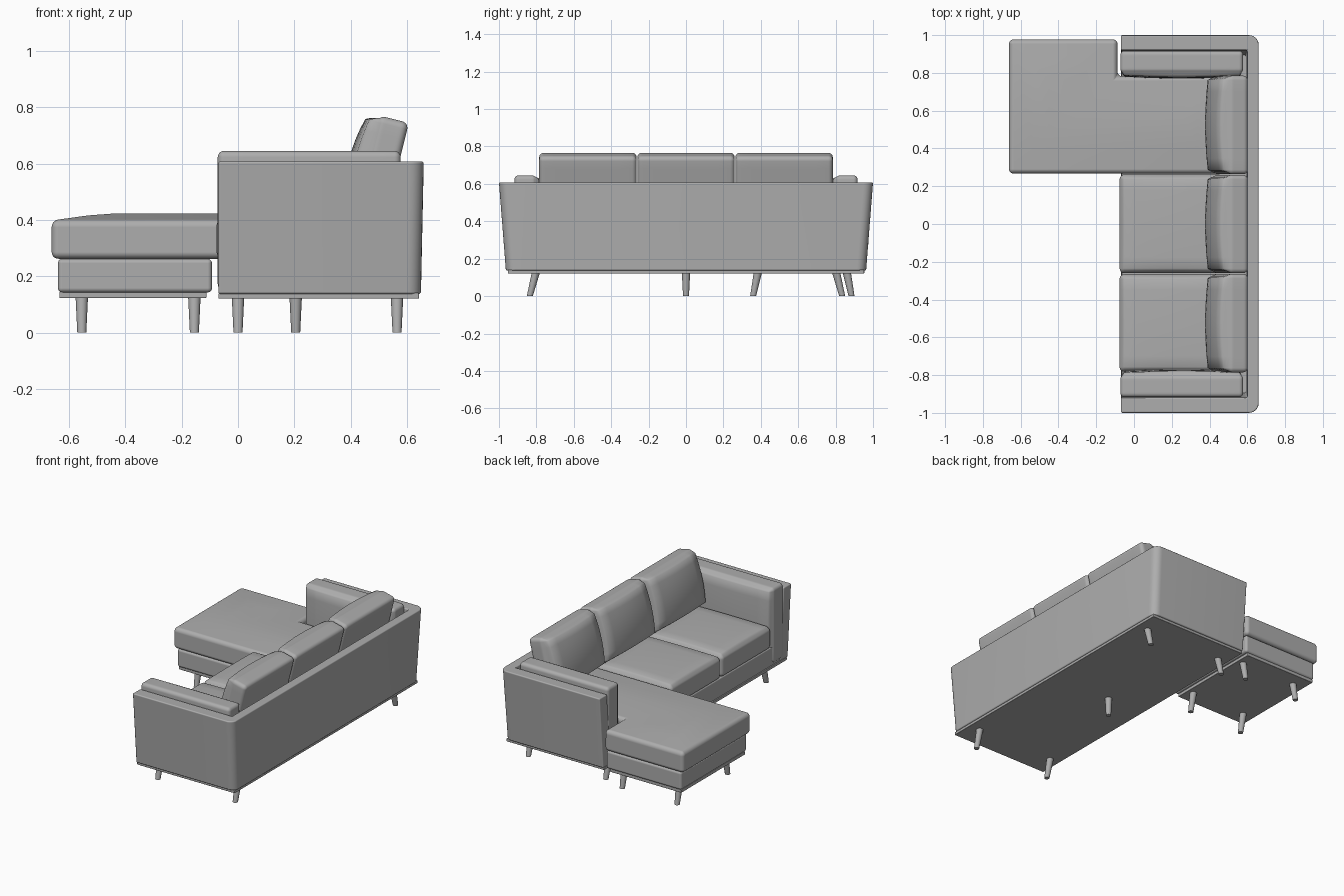
import bpy, bmesh, math
from mathutils import Matrix, Vector

if "Cube" in bpy.data.objects:
    bpy.data.objects.remove(bpy.data.objects["Cube"])

grey = bpy.data.materials.new("plain grey")
grey.diffuse_color = (0.42, 0.42, 0.42, 1)
grey.use_nodes = True
grey.node_tree.nodes["Principled BSDF"].inputs["Base Color"].default_value = grey.diffuse_color


def finish(name, bm, bevel=0, segments=3, sharp=None):
    bmesh.ops.recalc_face_normals(bm, faces=bm.faces)
    me = bpy.data.meshes.new(name)
    bm.to_mesh(me)
    bm.free()
    me.materials.append(grey)
    for p in me.polygons:
        p.use_smooth = True
    if sharp:
        me.set_sharp_from_angle(angle=math.radians(sharp))
    ob = bpy.data.objects.new(name, me)
    bpy.context.collection.objects.link(ob)
    if bevel:
        m = ob.modifiers.new("bevel", 'BEVEL')
        m.width, m.segments, m.limit_method = bevel, segments, 'ANGLE'
        m.angle_limit = math.radians(35)
        m.harden_normals = True
    return ob


def cushion(name, lo, hi, r, puffs=(), lean=0):
    """Rounded box; each puff (axis, sign, amount) swells one side."""
    lo, hi = Vector(lo), Vector(hi)
    centre, half = (lo + hi) / 2, (hi - lo) / 2
    bm = bmesh.new()
    bmesh.ops.create_cube(bm, size=2)
    bmesh.ops.subdivide_edges(bm, edges=bm.edges[:], cuts=13, use_grid_fill=True)
    for v in bm.verts:
        c = v.co.copy()
        p, inner = Vector(), Vector()
        for a in range(3):
            i, k = round((abs(c[a])) * 7), half[a] - r
            s = 1 if c[a] >= 0 else -1
            inner[a] = s * k * min(i, 4) / 4
            p[a] = inner[a] + s * r * math.tan(max(0, i - 4) / 3 * math.pi / 4)
        d = p - inner
        if d.length > 1e-7:
            p = inner + d.normalized() * r
        for axis, sign, amount in puffs:
            w = (c[axis] * sign + 1) / 2
            for a in range(3):
                if a != axis:
                    w *= 1 - c[a] ** 2
            p[axis] += sign * amount * w
        v.co = p
    bmesh.ops.transform(bm, verts=bm.verts,
                        matrix=Matrix.Translation(centre) @ Matrix.Rotation(lean, 4, 'Y'))
    return finish(name, bm)


def slab(bm, points, z0, z1):
    """Extruded outline; returns the top face."""
    face = bm.faces.new([bm.verts.new((x, y, z0)) for x, y in points])
    out = bmesh.ops.extrude_face_region(bm, geom=[face])["geom"]
    for v in out:
        if isinstance(v, bmesh.types.BMVert):
            v.co.z = z1
    return [f for f in out if isinstance(f, bmesh.types.BMFace)][0]


def box(name, x0, x1, y0, y1, z0, z1, bevel):
    bm = bmesh.new()
    slab(bm, [(x0, y0), (x1, y0), (x1, y1), (x0, y1)], z0, z1)
    return finish(name, bm, bevel)


def leg(name, x, y_top, y_foot):
    bm = bmesh.new()
    bmesh.ops.create_cone(bm, cap_ends=True, segments=20, radius1=0.016,
                          radius2=0.022, depth=0.125)
    for v in bm.verts:
        t = v.co.z / 0.125 + 0.5
        v.co += Vector((x, y_foot + (y_top - y_foot) * t, 0.0625))
    finish(name, bm, sharp=40)


# Outer shell: back and both arms, narrowing downward
bm = bmesh.new()
slab(bm, [(-0.07, -1), (0.66, -1), (0.66, 1), (-0.07, 1),
          (-0.07, 0.92), (0.6, 0.92), (0.6, -0.92), (-0.07, -0.92)], 0.137, 0.608)
for v in bm.verts:
    if v.co.z < 0.3:
        v.co.y *= 0.963
        if v.co.x > 0.5:
            v.co.x -= 0.01
corners = [e for e in bm.edges
           if abs(e.verts[0].co.z - e.verts[1].co.z) > 0.1
           and all(v.co.x > 0.64 for v in e.verts)]
bmesh.ops.bevel(bm, geom=corners, offset=0.05, segments=6, profile=0.5, affect='EDGES')
finish("outer_shell", bm, 0.008)

# Base frames and plinths
box("sofa_base", -0.065, 0.61, -0.9, 0.9, 0.135, 0.262, 0.01)
box("sofa_plinth", -0.07, 0.643, -0.953, 0.953, 0.12, 0.14, 0.004)
box("chaise_base", -0.64, -0.092, 0.278, 0.965, 0.142, 0.262, 0.016)
box("chaise_plinth", -0.635, -0.112, 0.29, 0.955, 0.122, 0.145, 0.004)

# Chaise cushion: L outline with a gentle crown
bm = bmesh.new()
top = slab(bm, [(-0.662, 0.267), (0.47, 0.267), (0.47, 0.782), (-0.087, 0.782),
                (-0.087, 0.977), (-0.662, 0.977)], 0.262, 0.398)
for thick, rise in ((0.13, 0.018), (0.08, 0.006)):
    bmesh.ops.inset_region(bm, faces=[top], thickness=thick, depth=rise,
                           use_even_offset=True, use_boundary=True)
finish("chaise_cushion", bm, 0.024, 5)

# Seat cushions
for n, (y0, y1) in enumerate(((-0.782, -0.266), (-0.26, 0.262))):
    cushion(f"seat_cushion_{n + 1}", (-0.076, y0, 0.262), (0.47, y1, 0.405),
            0.025, [(2, 1, 0.016)])

# Leaning back cushions
for n, (y0, y1) in enumerate(((-0.785, -0.264), (-0.26, 0.26), (0.264, 0.785))):
    cushion(f"back_cushion_{n + 1}", (0.455, y0, 0.403), (0.565, y1, 0.763),
            0.024, [(0, -1, 0.065)], math.radians(14))

# Arm cushions, fuller on the inside
for side, s in (("left", 1), ("right", -1)):
    y = sorted((s * 0.8, s * 0.917))
    cushion(f"arm_cushion_{side}", (-0.072, y[0], 0.15), (0.578, y[1], 0.645),
            0.022, [(1, -s, 0.03)])

# Splayed legs and a straight middle leg
for s in (-1, 1):
    for x in (0.0, 0.565):
        leg("sofa_leg", x, s * 0.803, s * 0.835)
    for x in (-0.555, -0.155):
        leg("chaise_leg", x, 0.622 + s * 0.238, 0.622 + s * 0.263)
leg("middle_leg", 0.205, 0, 0)
